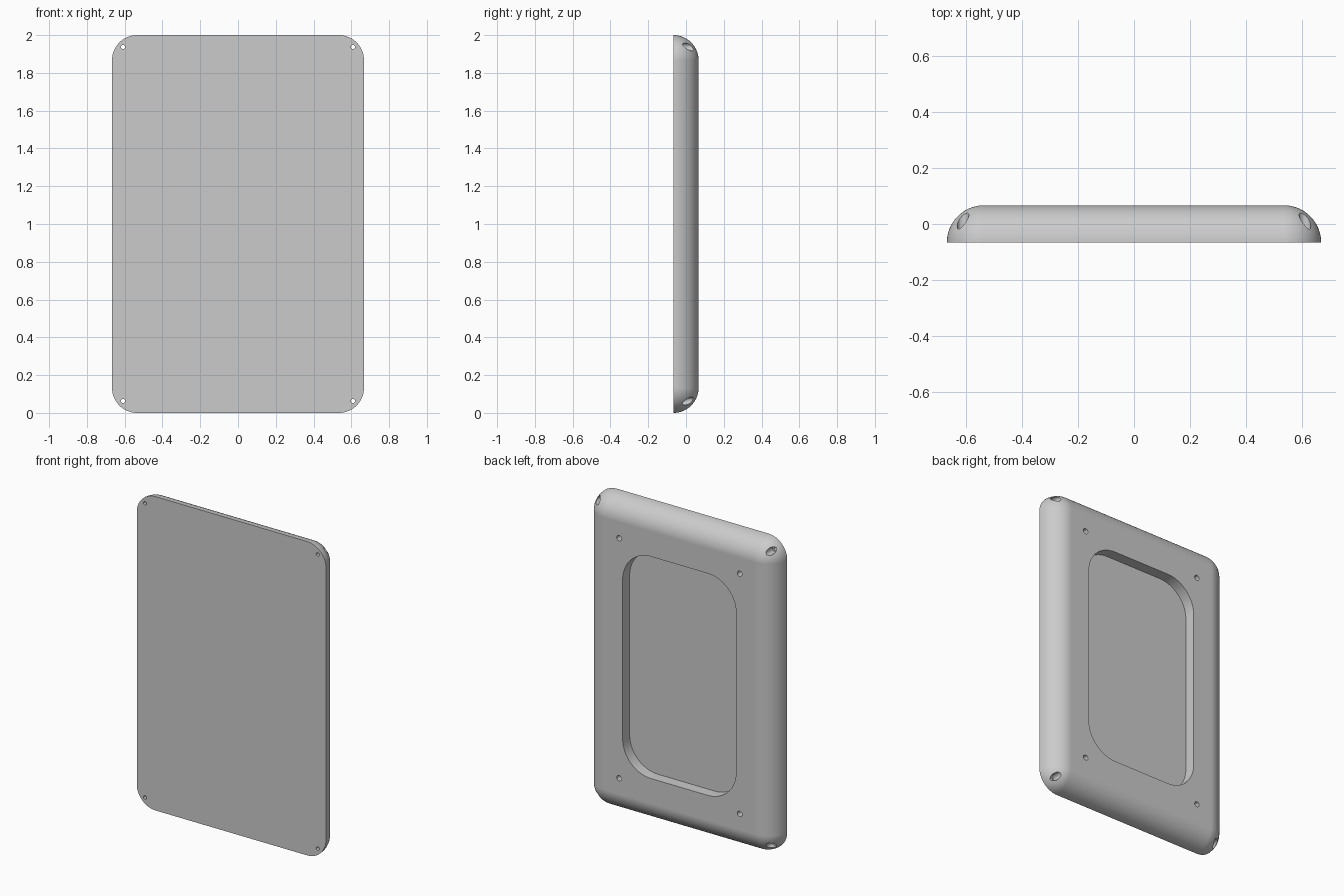
import bpy, bmesh, math

HALF_W, HEIGHT, ROUND = 0.667, 2.0, 0.133
FRONT, BACK = -0.0667, 0.0667
MID = HEIGHT / 2

cube = bpy.data.objects.get("Cube")
if cube:
    bpy.data.objects.remove(cube, do_unlink=True)

grey = bpy.data.materials.new("plain grey")
grey.use_nodes = True
grey.diffuse_color = (0.6, 0.6, 0.6, 1)
grey.node_tree.nodes["Principled BSDF"].inputs["Base Color"].default_value = (0.6, 0.6, 0.6, 1)


def outline(half_x, half_z, radius, y, cx=0, cz=MID, steps=20):
    """Rounded rectangle (or circle) in the xz plane."""
    points = []
    for quarter, (sx, sz) in enumerate([(1, 1), (-1, 1), (-1, -1), (1, -1)]):
        for i in range(steps + 1):
            a = (quarter + i / steps) * math.pi / 2
            points.append((cx + sx * (half_x - radius) + radius * math.cos(a), y,
                           cz + sz * (half_z - radius) + radius * math.sin(a)))
    return points


def loft(name, rings):
    """Closed solid skinned through matching outlines."""
    bm = bmesh.new()
    loops = [[bm.verts.new(p) for p in ring] for ring in rings]
    for low, high in zip(loops, loops[1:]):
        for i in range(len(low)):
            j = (i + 1) % len(low)
            bm.faces.new((low[i], low[j], high[j], high[i]))
    bm.faces.new(loops[0])
    bm.faces.new(loops[-1])
    bmesh.ops.remove_doubles(bm, verts=bm.verts, dist=0.00005)
    bmesh.ops.recalc_face_normals(bm, faces=bm.faces)
    mesh = bpy.data.meshes.new(name)
    bm.to_mesh(mesh)
    bm.free()
    mesh.materials.append(grey)
    obj = bpy.data.objects.new(name, mesh)
    bpy.context.collection.objects.link(obj)
    return obj


def hole(name, x, z, radius, y0, y1):
    return loft(name, [outline(radius, radius, radius, y, x, z, 8) for y in (y0, y1)])


# Panel with rounded corners and a full round-over towards the back
rings = []
for i in range(21):
    t = i / 20 * math.pi / 2
    inset = ROUND * (1 - math.cos(t))
    rings.append(outline(HALF_W - inset, MID - inset, ROUND - inset,
                         FRONT + (BACK - FRONT) * math.sin(t)))
panel = loft("panel", rings)

# Rounded pocket in the back
cutters = [loft("pocket_cutter", [outline(0.4, 0.707, 0.2, y) for y in (-0.004, 0.2)])]

# Counterbored corner holes and blind holes around the pocket
for sx in (-1, 1):
    for sz in (-1, 1):
        x, z = sx * 0.609, MID + sz * 0.937
        cutters.append(hole("corner_hole_cutter", x, z, 0.011, -0.2, 0.2))
        cutters.append(hole("counterbore_cutter", x, z, 0.021, -0.03, 0.2))
        cutters.append(hole("blind_hole_cutter", sx * 0.425, MID + sz * 0.765, 0.017, 0.0, 0.2))

bpy.ops.object.select_all(action='DESELECT')
bpy.context.view_layer.objects.active = panel
panel.select_set(True)
for cutter in cutters:
    mod = panel.modifiers.new("cut", 'BOOLEAN')
    mod.operation = 'DIFFERENCE'
    mod.solver = 'EXACT'
    mod.object = cutter
    bpy.ops.object.modifier_apply(modifier=mod.name)
    bpy.data.objects.remove(cutter, do_unlink=True)

# Smooth round-over, crisp rims, flat faces kept flat
bpy.ops.object.shade_smooth_by_angle(angle=math.radians(30))
weighted = panel.modifiers.new("flat faces", 'WEIGHTED_NORMAL')
weighted.keep_sharp = True
